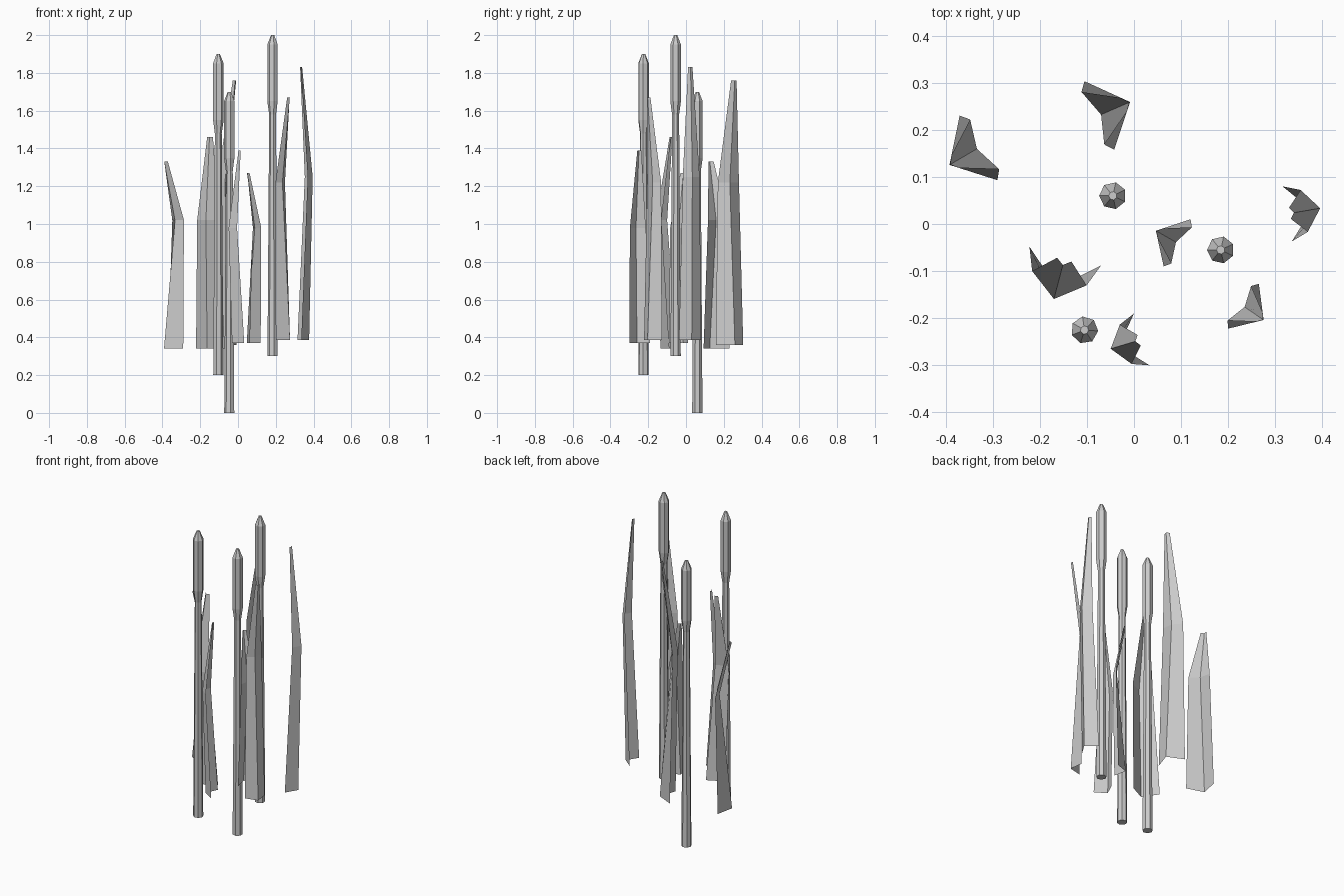
import bpy
from math import cos, sin, pi, hypot

if "Cube" in bpy.data.objects:
    bpy.data.objects.remove(bpy.data.objects["Cube"])


def make(name, verts, faces):
    mesh = bpy.data.meshes.new(name)
    mesh.from_pydata(verts, [], faces)
    mesh.update()
    ob = bpy.data.objects.new(name, mesh)
    bpy.context.collection.objects.link(ob)
    return ob


def reed(name, x, y, z, turn, sides=7, length=1.7):
    # lathe profile (radius, height): tapering stem, flared seed head, blunt tip
    profile = [(.028, 0), (.019, length - .42), (.029, length - .35),
               (.029, length - .05), (.009, length)]
    verts = [(x + r * cos(turn + 2 * pi * i / sides),
              y + r * sin(turn + 2 * pi * i / sides), z + h)
             for r, h in profile for i in range(sides)]
    faces = [(k * sides + i, k * sides + (i + 1) % sides,
              (k + 1) * sides + (i + 1) % sides, (k + 1) * sides + i)
             for k in range(len(profile) - 1) for i in range(sides)]
    last = (len(profile) - 1) * sides
    faces += [tuple(reversed(range(sides))), tuple(range(last, last + sides))]
    make(name, verts, faces)


# V sections at base, kink, tip: (half width, wing offset, fold offset), in base half widths
OUTWARD = [(1, 0, .88), (.76, .62, 1.2), (.2, .1, .25)]
INWARD = [(1, 0, .9), (.77, -.19, .05), (.2, .72, .88)]


def leaf(name, a, b, heights, sections):
    # a, b: base wing ends; the fold lies to the right of a->b
    mx, my = (a[0] + b[0]) / 2, (a[1] + b[1]) / 2
    ux, uy = (b[0] - a[0]) / 2, (b[1] - a[1]) / 2
    verts = []
    for (w, v, f), z in zip(sections, heights):
        for u, n in ((-w, v), (0, f), (w, v)):
            verts.append((mx + ux * u + uy * n, my + uy * u - ux * n, z))
    faces = [(r + c, r + c + 1, r + c + 4, r + c + 3) for r in (0, 3) for c in (0, 1)]
    make(name, verts, faces)


# Three cattail reeds
reed("reed_low", -.045, .06, 0, pi)
reed("reed_mid", -.105, -.225, .2, pi * 150 / 180)
reed("reed_high", .184, -.055, .3, pi)

# Folded leaves
leaves = [
    ((-.29, .093), (-.37, .23), (.34, 1.02, 1.33), INWARD, -1),
    ((-.105, .303), (-.042, .158), (.36, 1.22, 1.76), INWARD, 1),
    ((.12, .01), (.063, -.09), (.37, .98, 1.27), INWARD, -1),
    ((.2, -.222), (.265, -.127), (.385, 1.22, 1.67), INWARD, 1),
    ((-.222, -.048), (-.07, -.088), (.34, 1.02, 1.46), OUTWARD, 1),
    ((.315, .08), (.335, -.037), (.385, 1.25, 1.83), OUTWARD, -1),
    ((0, -.19), (.033, -.3), (.37, .98, 1.39), OUTWARD, 1),
]
# fold side (direction x) chooses the order of the wing ends
FOLD_X = [-1, 1, -1, 1, -1, 1, -1]
for i, ((a, b, heights, kind, _), side) in enumerate(zip(leaves, FOLD_X)):
    if (b[1] - a[1]) * side < 0:
        a, b = b, a
    leaf(f"leaf_{i + 1}", a, b, heights, kind)
